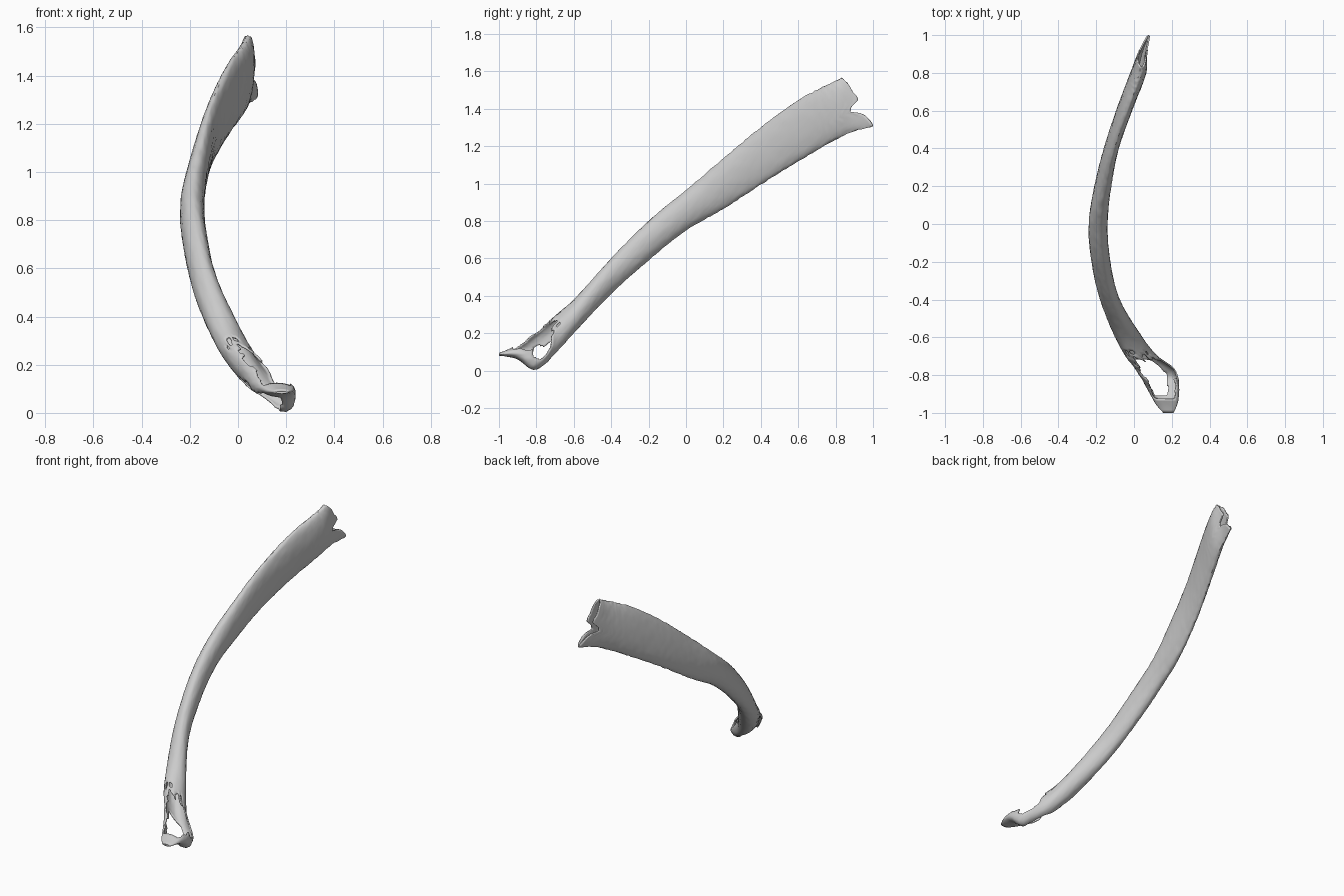
import bpy
import bmesh
import math
import random

random.seed(4)
cube = bpy.data.objects.get("Cube")
if cube:
    bpy.data.objects.remove(cube)

# Upright slices along the bone: y, (x low, x high), (z low, z high), lean
SLICES = [
    (-1.0, .155, .21, .08, .095, 0),
    (-.96, .12, .228, .075, .11, 0),
    (-.9, .085, .238, .06, .14, .2),
    (-.82, .04, .235, .005, .20, .5),
    (-.76, .0, .21, .03, .245, .6),
    (-.7, -.045, .125, .09, .295, .6),
    (-.6, -.10, .045, .20, .38, .4),
    (-.4, -.18, -.075, .41, .60, .1),
    (-.2, -.225, -.125, .59, .80, 0),
    (.0, -.24, -.14, .75, .965, -.1),
    (.2, -.21, -.12, .865, 1.135, -.3),
    (.4, -.16, -.08, .995, 1.30, -.4),
    (.6, -.095, -.01, 1.12, 1.445, -.4),
    (.8, -.02, .065, 1.235, 1.55, -.3),
    (.9, .018, .07, 1.28, 1.60, -.1),
    (1.0, .06, .095, 1.305, 1.64, 0),
]
# Broken upper rim: relative height in the slice, and how far it reaches in y
RIM = [(-1, 1.0), (-.85, .99), (-.5, .94), (-.25, .87), (.0, .92),
       (.35, .89), (.7, .865), (1, .83)]
RINGS, SIDES = 130, 40
START, BREAK = -1.0, .7


def lookup(table, key):
    """Smoothly interpolate the columns of a sorted table."""
    last = len(table) - 2
    i = next((n for n in range(last + 1) if key <= table[n + 1][0]), last)
    a, b = table[i], table[i + 1]
    before, after = table[max(i - 1, 0)], table[min(i + 2, last + 1)]
    span = b[0] - a[0]
    t = (key - a[0]) / span
    result = []
    for c in range(1, len(a)):
        m0 = (b[c] - before[c]) / (b[0] - before[0]) * span
        m1 = (after[c] - a[c]) / (after[0] - a[0]) * span
        d = b[c] - a[c]
        result.append(a[c] + t * (m0 + t * (3 * d - 2 * m0 - m1 + t * (m0 + m1 - 2 * d))))
    return result


def surface_point(s, angle):
    """Point on the shaft wall; the upper stretch is pulled to the broken rim."""
    side, height = math.cos(angle), math.sin(angle)
    y = START + s * (1 - START)
    if y > BREAK:
        rim = lookup(RIM, height)[0]
        y = BREAK + (y - BREAK) / (1 - BREAK) * (rim - BREAK)
    x0, x1, z0, z1, lean = lookup(SLICES, y)
    side = side * math.sqrt(1 - lean * lean) - lean * height
    rough = 1 + random.uniform(-.02, .02)
    x = (x0 + x1) / 2 + (x1 - x0) / 2 * side * rough
    z = (z0 + z1) / 2 + (z1 - z0) / 2 * height * rough
    return x, y, z


def worn_away(face):
    """Ragged openings through the spongy lower end."""
    c = face.calc_center_median()
    x0, x1, z0, z1, lean = lookup(SLICES, c.y)
    across = 2 * (c.x - x0) / (x1 - x0) - 1
    height = 2 * (c.z - z0) / (z1 - z0) - 1
    above = height > -lean * across
    edge = random.uniform(-.1, .1)
    mouth = above and -.93 < c.y < -.74 and abs(across) < .78 + edge
    slits = above and -.74 < c.y < -.68 and across < .7 and random.random() < .35
    under = not above and -.91 < c.y < -.725 and -.72 < across + edge < .35
    behind = across > 0 and abs(height) < .55 + edge and -.78 < c.y < -.72
    side_hole = math.hypot((c.y + .79) / .035, (c.z - .1) / .04) < .9 + edge
    return mouth or slits or under or behind or side_hole


# Curved hollow shaft
bm = bmesh.new()
rings = []
for r in range(RINGS):
    rings.append([bm.verts.new(surface_point(r / (RINGS - 1), math.tau * k / SIDES))
                  for k in range(SIDES)])
for low, high in zip(rings, rings[1:]):
    for k in range(SIDES):
        n = (k + 1) % SIDES
        bm.faces.new((low[k], low[n], high[n], high[k]))

# Worn openings at the lower end, and loose crumbs cleared away
bmesh.ops.delete(bm, geom=[f for f in bm.faces if worn_away(f)], context="FACES")
crumbs = [f for f in bm.faces
          if sum(len(e.link_faces) > 1 for e in f.edges) < 2]
bmesh.ops.delete(bm, geom=crumbs, context="FACES")
bmesh.ops.delete(bm, geom=[v for v in bm.verts if not v.link_faces], context="VERTS")

# Soften the stepped edges of the openings
frayed = [v for v in bm.verts if v.is_boundary and -.95 < v.co.y < -.6]
for step in range(2):
    bmesh.ops.smooth_vert(bm, verts=frayed, factor=.4,
                          use_axis_x=True, use_axis_y=True, use_axis_z=True)
bmesh.ops.recalc_face_normals(bm, faces=bm.faces)

mesh = bpy.data.meshes.new("bone_shaft")
bm.to_mesh(mesh)
bm.free()
bone = bpy.data.objects.new("bone_shaft", mesh)
bpy.context.collection.objects.link(bone)

# Thin wall
wall = bone.modifiers.new("wall", "SOLIDIFY")
wall.thickness = .008
wall.offset = -1

# Plain grey bone
grey = bpy.data.materials.new("bone_grey")
grey.use_nodes = True
colour = (.6, .6, .6, 1)
grey.diffuse_color = colour
grey.node_tree.nodes["Principled BSDF"].inputs["Base Color"].default_value = colour
mesh.materials.append(grey)

bpy.ops.object.select_all(action="DESELECT")
bone.select_set(True)
bpy.context.view_layer.objects.active = bone
bpy.ops.object.shade_smooth_by_angle(angle=math.radians(50))
